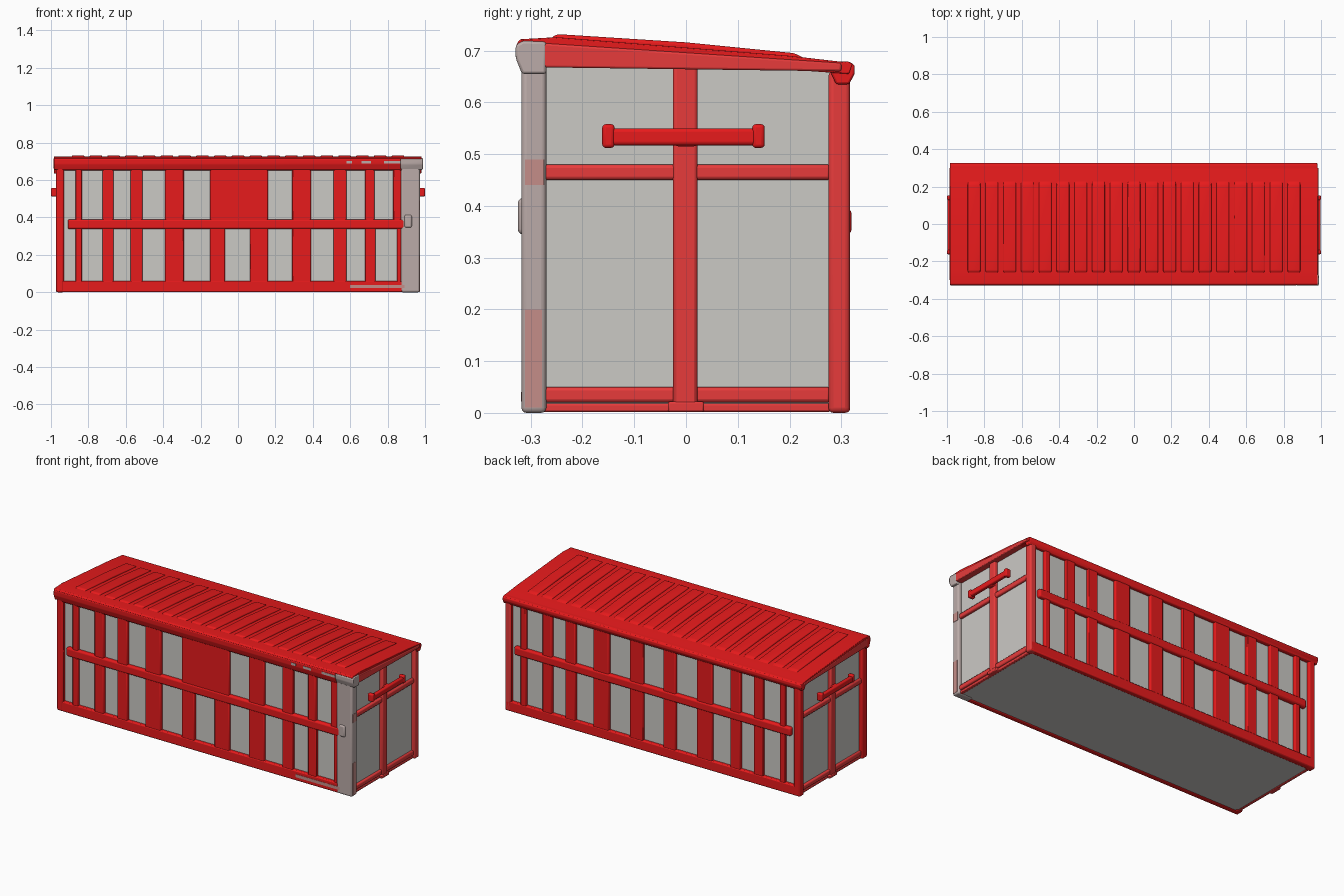
import bpy, bmesh
from mathutils import Vector


def material(name, rgb):
    m = bpy.data.materials.new(name)
    m.diffuse_color = (*rgb, 1)
    return m


RED = material("red_paint", (0.84, 0.011, 0.012))
END_RED = material("lighter_end_red", (0.82, 0.045, 0.045))
GREY = material("light_grey", (0.60, 0.585, 0.56))
WORN = material("worn_grey", (0.50, 0.41, 0.395))
PINK = material("faded_red", (0.56, 0.27, 0.25))


def finish(name, bm, mat, bevel=0.0, segments=2):
    bmesh.ops.recalc_face_normals(bm, faces=bm.faces)
    me = bpy.data.meshes.new(name)
    bm.to_mesh(me)
    bm.free()
    me.materials.append(mat)
    ob = bpy.data.objects.new(name, me)
    bpy.context.collection.objects.link(ob)
    if bevel:
        mod = ob.modifiers.new("Bevel", 'BEVEL')
        mod.width = bevel
        mod.segments = segments
        mod.angle_limit = 0.3
    bpy.ops.object.select_all(action='DESELECT')
    ob.select_set(True)
    bpy.context.view_layer.objects.active = ob
    bpy.ops.object.shade_smooth_by_angle(angle=0.7)
    return ob


def boxes(name, items, mat, bevel=0.0, segments=2):
    """Each item is (x0, x1, y0, y1, z0, z1)."""
    bm = bmesh.new()
    for x0, x1, y0, y1, z0, z1 in items:
        verts = bmesh.ops.create_cube(bm, size=1)["verts"]
        for v in verts:
            v.co = Vector((x0 if v.co.x < 0 else x1,
                           y0 if v.co.y < 0 else y1,
                           z0 if v.co.z < 0 else z1))
    return finish(name, bm, mat, bevel, segments)


def prisms(name, profile, spans, mat, bevel=0.0, segments=2):
    """Extrude a (y, z) profile along x over each span."""
    bm = bmesh.new()
    for x0, x1 in spans:
        a = [bm.verts.new((x0, y, z)) for y, z in profile]
        b = [bm.verts.new((x1, y, z)) for y, z in profile]
        bm.faces.new(a)
        bm.faces.new(b)
        n = len(a)
        for i in range(n):
            j = (i + 1) % n
            bm.faces.new((a[i], a[j], b[j], b[i]))
    return finish(name, bm, mat, bevel, segments)


# Grey inner body, its walls show as the recessed panels
prisms("inner_body", [(-0.297, 0.004), (0.297, 0.004), (0.297, 0.665), (-0.297, 0.70)],
       [(-0.95, 0.95)], GREY)

# Window columns on the long sides
left = [(-0.93, -0.87), (-0.835, -0.725), (-0.665, -0.575), (-0.51, -0.39), (-0.29, -0.15)]
middle = [(-0.07, 0.065)]
right = [(-b, -a) for a, b in reversed(left)]
front_right = [(0.16, 0.29), (0.39, 0.51), (0.58, 0.68), (0.73, 0.83)]


def uprights(windows, x_end, y0, y1, z0, z1):
    edges = [-0.97] + [e for w in windows for e in w] + [x_end]
    return [(edges[i], edges[i + 1], y0, y1, z0, z1) for i in range(0, len(edges), 2)]


# Front frame: the upper middle column is closed
boxes("front_upper_posts", uprights(left + front_right, 0.872, -0.315, -0.285, 0.36, 0.67), RED, 0.005)
lower_right = front_right[:3] + [(0.735, 0.85)]
boxes("front_lower_posts", uprights(left + middle + lower_right, 0.872, -0.315, -0.285, 0.003, 0.36), RED, 0.005)
boxes("front_sill", [(-0.968, 0.88, -0.317, -0.285, 0.001, 0.06)], RED, 0.006)
boxes("front_mid_rail", [(-0.91, 0.89, -0.319, -0.285, 0.338, 0.39)], RED, 0.01, 3)
boxes("front_top_strip", [(-0.96, 0.88, -0.316, -0.285, 0.65, 0.69)], RED, 0.005)

# Back frame
boxes("back_posts", uprights(left + middle + right, 0.97, 0.285, 0.315, 0.003, 0.65), RED, 0.005)
boxes("back_sill", [(-0.968, 0.968, 0.285, 0.317, 0.001, 0.06)], RED, 0.006)
boxes("back_mid_rail", [(-0.91, 0.91, 0.285, 0.320, 0.345, 0.395)], RED, 0.01, 3)

# Worn grey corner post at the front right, others red
boxes("worn_corner_post", [(0.87, 0.972, -0.318, -0.27, 0, 0.69),
                           (0.89, 0.93, -0.325, -0.30, 0.345, 0.415)], WORN, 0.01, 3)
boxes("faded_patches", [(0.966, 0.9735, -0.311, -0.278, 0.01, 0.20),
                        (0.966, 0.9735, -0.311, -0.274, 0.44, 0.49),
                        (0.60, 0.89, -0.3185, -0.312, 0.022, 0.040)], PINK)
boxes("corner_posts", [(-0.972, -0.93, -0.318, -0.27, 0, 0.69),
                       (-0.972, -0.93, 0.275, 0.317, 0, 0.66)], RED, 0.01, 3)
boxes("back_right_corner_post", [(0.93, 0.972, 0.275, 0.317, 0, 0.66)], END_RED, 0.01, 3)

# Both ends: frame, hook and handle bar
for side, s in (("left", -1), ("right", 1)):
    def end(x0, x1, *rest):
        return (min(s * x0, s * x1), max(s * x0, s * x1), *rest)

    boxes(side + "_end_frame", [
        end(0.93, 0.97, -0.025, 0.022, 0.005, 0.69),
        end(0.93, 0.965, -0.28, 0.28, 0.45, 0.48),
        end(0.93, 0.963, -0.28, 0.28, 0.02, 0.05)], END_RED, 0.007)
    boxes(side + "_end_lower_bar", [
        end(0.94, 0.958, -0.28, 0.28, 0.002, 0.018),
        end(0.94, 0.972, -0.035, 0.035, 0.002, 0.022)], END_RED, 0.004)
    prisms(side + "_end_top_rail", [(-0.30, 0.668), (0.30, 0.660), (0.30, 0.676), (-0.30, 0.716)],
           [(min(s * 0.93, s * 0.987), max(s * 0.93, s * 0.987))], END_RED, 0.004)
    boxes(side + "_handle", [
        end(0.975, 0.998, -0.155, 0.15, 0.517, 0.55),
        end(0.965, 1.0, -0.162, -0.138, 0.512, 0.558),
        end(0.965, 1.0, 0.128, 0.152, 0.512, 0.558),
        end(0.95, 0.99, -0.022, 0.022, 0.515, 0.55)], RED, 0.007, 3)

# Roof slab sloping to the back, with rounded eaves
prisms("roof", [(-0.315, 0.70), (0.315, 0.655), (0.322, 0.676), (0.20, 0.690),
                (-0.25, 0.726), (-0.320, 0.722), (-0.327, 0.714)], [(-0.985, 0.982)], RED, 0.002)
prisms("front_eave", [(-0.29, 0.655), (-0.317, 0.655), (-0.328, 0.685), (-0.328, 0.712),
                      (-0.315, 0.721), (-0.27, 0.719)], [(-0.985, 0.87)], RED, 0.004)
prisms("back_eave", [(0.29, 0.635), (0.315, 0.635), (0.326, 0.655), (0.326, 0.672),
                     (0.315, 0.679), (0.27, 0.679)], [(-0.985, 0.98)], RED, 0.004)
prisms("worn_eave_end", [(-0.27, 0.655), (-0.317, 0.655), (-0.329, 0.685), (-0.329, 0.711),
                         (-0.315, 0.719), (-0.27, 0.717)], [(0.87, 0.988)], WORN, 0.005)
# Worn spots along the front eave
boxes("worn_eave_spots", [(x, x + w, -0.3295, -0.324, 0.688, 0.702)
                          for x, w in ((0.58, 0.03), (0.66, 0.05), (0.78, 0.09))], WORN)

# Shallow roof ribs across the width
ribs = [(-0.855 + 0.095 * i - 0.034, -0.855 + 0.095 * i + 0.034) for i in range(19)]
prisms("roof_ribs", [(-0.28, 0.71), (-0.25, 0.732), (0.0, 0.716), (0.21, 0.695), (0.25, 0.675)],
       ribs, RED, 0.006, 3)
